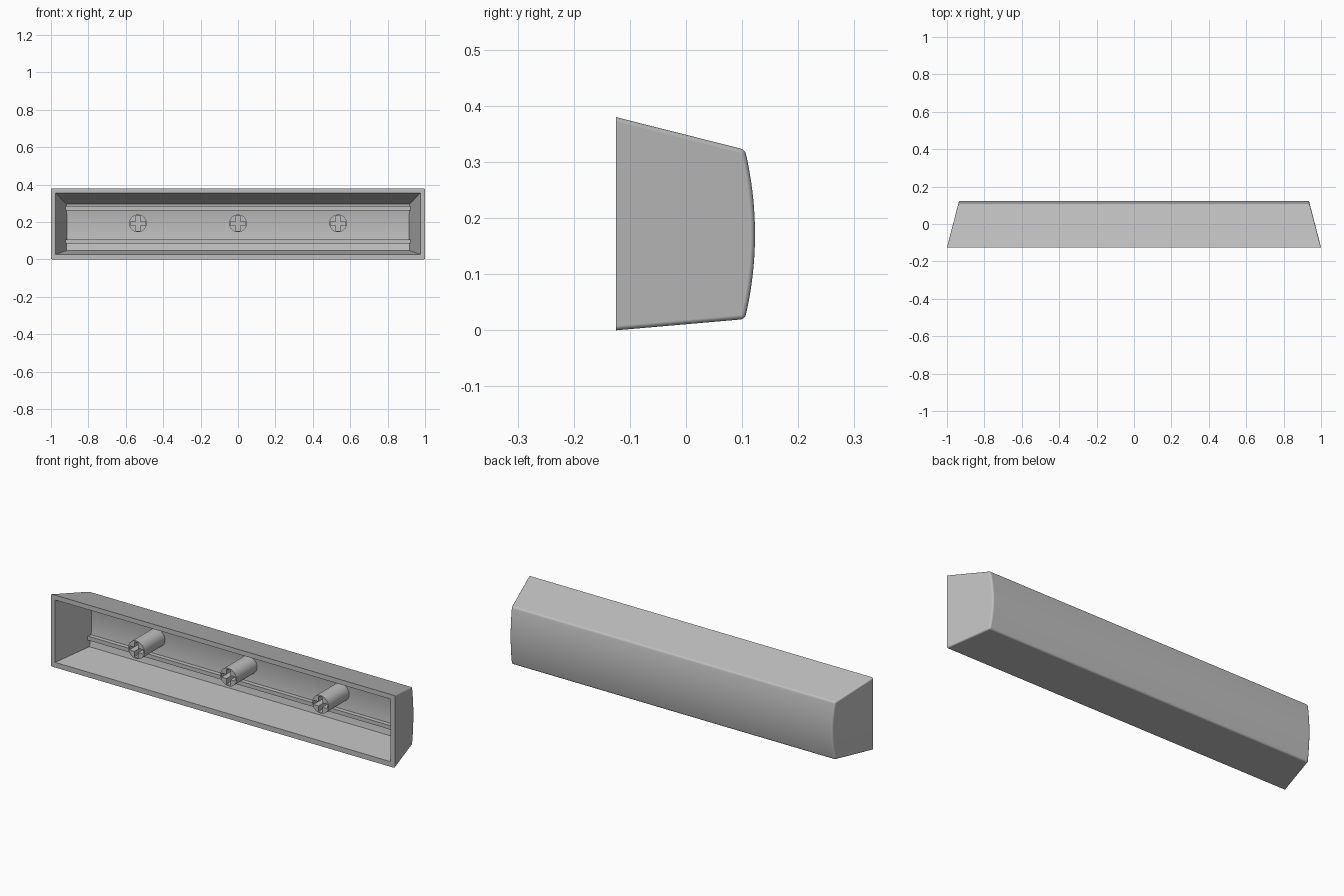
import bpy, bmesh, math

cube = bpy.data.objects.get("Cube")
if cube:
    bpy.data.objects.remove(cube)

grey = bpy.data.materials.new("light grey plastic")
grey.use_nodes = True
colour = (0.52, 0.52, 0.52, 1)
grey.diffuse_color = colour
grey.node_tree.nodes["Principled BSDF"].inputs["Base Color"].default_value = colour

FRONT = -0.125


def make_object(name, bm):
    bmesh.ops.recalc_face_normals(bm, faces=bm.faces)
    mesh = bpy.data.meshes.new(name)
    bm.to_mesh(mesh)
    bm.free()
    mesh.materials.append(grey)
    obj = bpy.data.objects.new(name, mesh)
    bpy.context.collection.objects.link(obj)
    return obj


def select_only(obj):
    bpy.ops.object.select_all(action='DESELECT')
    obj.select_set(True)
    bpy.context.view_layer.objects.active = obj


def bow(z, low, high, y, sag):
    """Depth of the gently bowed back at height z."""
    t = (2 * z - low - high) / (high - low)
    return y + sag * (1 - t * t)


def shell(bm, profile, half_width, taper):
    """Run a depth/height profile between two leaning ends, open at the front."""
    sides = []
    for s in (1, -1):
        sides.append([bm.verts.new((s * (half_width - taper * (y - FRONT)), y, z))
                      for y, z in profile])
    right, left = sides
    for i in range(len(profile) - 1):
        bm.faces.new((right[i], right[i + 1], left[i + 1], left[i]))
    bm.faces.new(right)
    bm.faces.new(left[::-1])
    return [right[0], left[0], left[-1], right[-1]]


# Outer profile with a bowed back
steps = 20
low, high = 0.02, 0.322
outer = [(FRONT, 0)]
for i in range(steps + 1):
    z = low + (high - low) * i / steps
    outer.append((bow(z, low, high, 0.105, 0.018), z))
outer.append((FRONT, 0.38))

# Inner profile with two long ribs
low, high = 0.047, 0.297
ribs = ((0.086, 0.107), (0.262, 0.287))
inner_heights = [low + (high - low) * i / steps for i in range(steps + 1)]
inner_heights = [z for z in inner_heights
                 if not any(a - 0.003 < z < b + 0.003 for a, b in ribs)]
inner = [(bow(z, low, high, 0.078, 0.014), z) for z in inner_heights]
for a, b in ribs:
    at = sum(z < a for y, z in inner)
    inner[at:at] = [(bow(a, low, high, 0.078, 0.014), a), (0.066, a),
                    (0.066, b), (bow(b, low, high, 0.078, 0.014), b)]
inner = [(FRONT, 0.027)] + inner + [(FRONT, 0.355)]

# Hollow body with a flat front rim
bm = bmesh.new()
rim_out = shell(bm, outer, 1.0, 0.26)
outer_faces = set(bm.faces)
rim_in = shell(bm, inner, 0.975, 0.28)
for i in range(4):
    j = (i + 1) % 4
    bm.faces.new((rim_out[i], rim_out[j], rim_in[j], rim_in[i]))
bmesh.ops.recalc_face_normals(bm, faces=bm.faces)
soft = [e for e in bm.edges
        if all(f in outer_faces for f in e.link_faces)
        and e.calc_face_angle(0) > math.radians(30)]
bmesh.ops.bevel(bm, geom=soft, offset=0.008, segments=4, profile=0.5,
                affect='EDGES', clamp_overlap=True)
body = make_object("hollow_body", bm)
select_only(body)
bpy.ops.object.shade_smooth_by_angle(angle=math.radians(32))
weighted = body.modifiers.new("even shading", 'WEIGHTED_NORMAL')
weighted.keep_sharp = True


def prism(name, outline, y0, y1):
    """Extrude an x/z outline along the depth."""
    bm = bmesh.new()
    face = bm.faces.new([bm.verts.new((x, y0, z)) for x, z in outline])
    new = bmesh.ops.extrude_face_region(bm, geom=[face])["geom"]
    for v in new:
        if isinstance(v, bmesh.types.BMVert):
            v.co.y = y1
    return make_object(name, bm)


# Three round posts with cross-shaped sockets
post_z, arm, half = 0.193, 0.040, 0.011
corner = [(arm, -half), (arm, half), (half, half)]
for x, label in ((-0.535, "right"), (0, "middle"), (0.535, "left")):
    circle = [(x + 0.047 * math.cos(math.tau * i / 40),
               post_z + 0.047 * math.sin(math.tau * i / 40)) for i in range(40)]
    post = prism(label + "_post", circle, -0.08, 0.1)
    cross = []
    for k in range(4):
        c, s = round(math.cos(k * math.pi / 2)), round(math.sin(k * math.pi / 2))
        cross += [(x + c * u - s * v, post_z + s * u + c * v) for u, v in corner]
    cutter = prism("socket_cutter", cross, -0.1, -0.01)
    cutter.hide_render = True
    cut = post.modifiers.new("socket", 'BOOLEAN')
    cut.operation = 'DIFFERENCE'
    cut.solver = 'EXACT'
    cut.object = cutter
    select_only(post)
    bpy.ops.object.modifier_apply(modifier=cut.name)
    bpy.data.objects.remove(cutter)
    bpy.ops.object.shade_smooth_by_angle(angle=math.radians(30))
